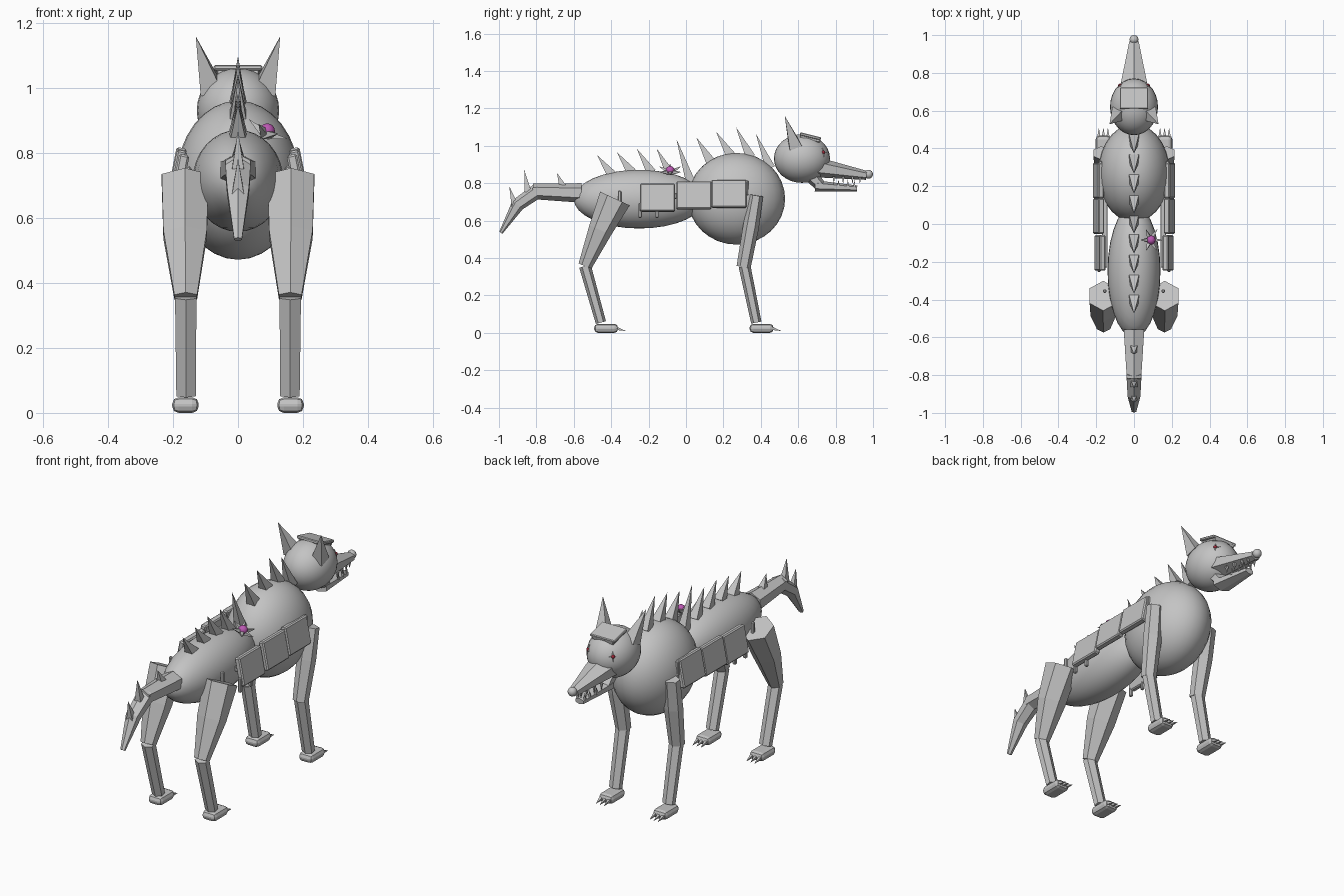
import bpy, bmesh, math
from mathutils import Vector, Matrix

if "Cube" in bpy.data.objects:
    bpy.data.objects.remove(bpy.data.objects["Cube"])


def material(name, rgb):
    m = bpy.data.materials.new(name)
    m.diffuse_color = (*rgb, 1)
    m.use_nodes = True
    m.node_tree.nodes["Principled BSDF"].inputs["Base Color"].default_value = m.diffuse_color
    return m


GREY = material("grey", (0.55, 0.55, 0.55))
PINK = material("orchid_pink", (0.50, 0.10, 0.45))
RED = material("dark_red", (0.35, 0.02, 0.04))


def finish(name, bm, mat):
    bmesh.ops.recalc_face_normals(bm, faces=bm.faces)
    me = bpy.data.meshes.new(name)
    bm.to_mesh(me)
    bm.free()
    me.materials.append(mat)
    ob = bpy.data.objects.new(name, me)
    bpy.context.collection.objects.link(ob)
    return ob


def ball(name, center, size, mat=GREY, seg=28, rings=16):
    bm = bmesh.new()
    bmesh.ops.create_uvsphere(bm, u_segments=seg, v_segments=rings, radius=1)
    for v in bm.verts:
        v.co = Vector(center) + Vector(a * b for a, b in zip(v.co, size))
    for f in bm.faces:
        f.smooth = True
    return finish(name, bm, mat)


def tube(name, stops, sides=6, mat=GREY):
    """Loft rings along stops of (point, x radius, other radius); radius 0 makes a tip."""
    bm = bmesh.new()
    pts = [Vector(s[0]) for s in stops]
    rings = []
    phase = math.pi / sides
    for i, (p, rx, ry) in enumerate(stops):
        if rx == 0:
            rings.append([bm.verts.new(p)])
            continue
        d = (pts[min(i + 1, len(pts) - 1)] - pts[max(i - 1, 0)]).normalized()
        ref = Vector((1, 0, 0)) if abs(d.x) < 0.9 else Vector((0, 1, 0))
        u = (ref - d * d.dot(ref)).normalized()
        w = d.cross(u)
        k = 1 / math.cos(phase)
        rings.append([bm.verts.new(pts[i]
                      + u * rx * k * math.cos(phase + 2 * math.pi * j / sides)
                      + w * ry * (k if sides == 4 else 1) * math.sin(phase + 2 * math.pi * j / sides))
                      for j in range(sides)])
    bm.faces.new(rings[0])
    if len(rings[-1]) > 1:
        bm.faces.new(rings[-1])
    for a, b in zip(rings, rings[1:]):
        for j in range(sides):
            n = (j + 1) % sides
            if len(b) == 1:
                bm.faces.new((a[j], a[n], b[0]))
            else:
                bm.faces.new((a[j], a[n], b[n], b[j]))
    return finish(name, bm, mat)


def spike(name, base, tip, r, sides=4, mat=GREY):
    return tube(name, [(base, r, r), (tip, 0, 0)], sides, mat)


def block(name, center, size, rot=(0, 0, 0), bevel=0.006, segments=1):
    bm = bmesh.new()
    bmesh.ops.create_cube(bm, size=1)
    bmesh.ops.scale(bm, vec=size, verts=bm.verts)
    bmesh.ops.bevel(bm, geom=bm.edges[:], offset=bevel, segments=segments,
                    profile=0.5, affect='EDGES')
    ob = finish(name, bm, GREY)
    ob.location = center
    ob.rotation_euler = rot
    return ob


# Body and head
ball("hind_body", (0, -0.25, 0.715), (0.14, 0.35, 0.157))
ball("chest", (0, 0.27, 0.717), (0.19, 0.26, 0.245))
ball("head", (0, 0.62, 0.932), (0.127, 0.15, 0.13))

# Muzzle, jaw and nose
tube("upper_jaw", [((0, 0.70, 0.885), 0.078, 0.054), ((0, 0.965, 0.842), 0.025, 0.024)], 6)
tube("lower_jaw", [((0, 0.69, 0.786), 0.050, 0.030), ((0, 0.915, 0.772), 0.024, 0.016)], 6)
tube("jaw_hinge", [((0, 0.66, 0.85), 0.05, 0.04), ((0, 0.72, 0.785), 0.045, 0.03)], 6)
ball("nose", (0, 0.976, 0.848), (0.024, 0.024, 0.024), seg=12, rings=8)

# Visor resting on the forehead
block("visor_base", (0, 0.665, 1.040), (0.13, 0.11, 0.022), (-0.24, 0, 0), 0.004)
block("visor_plate", (0, 0.665, 1.051), (0.15, 0.115, 0.016), (-0.24, 0, 0), 0.004)

for s in (-1, 1):
    side = "right" if s > 0 else "left"

    # Ears, eyes and teeth
    tube(f"ear_{side}", [((s * 0.082, 0.585, 0.995), 0.034, 0.034),
                         ((s * 0.13, 0.528, 1.16), 0, 0)], 4)
    eye = Vector((s * 0.074, 0.733, 0.965))
    ball(f"eye_{side}", eye, (0.010, 0.010, 0.010), RED, 10, 6)
    out = Vector((s * 0.75, 0.6, 0.25)).normalized()
    across = out.cross(Vector((0, 0, 1))).normalized()
    for j in range(4):
        a = j * math.pi / 2
        d = across * math.cos(a) + out.cross(across) * math.sin(a)
        spike(f"eye_lash_{side}_{j}", eye, eye + d * 0.028, 0.005)
    for j, y in enumerate((0.79, 0.84, 0.89, 0.93)):
        x = s * (0.045 - (y - 0.79) * 0.18)
        spike(f"upper_tooth_{side}_{j}", (x, y, 0.836), (x, y, 0.796), 0.007)
    for j, y in enumerate((0.815, 0.865, 0.90)):
        x = s * (0.034 - (y - 0.8) * 0.12)
        spike(f"lower_tooth_{side}_{j}", (x, y, 0.782), (x, y, 0.822), 0.006)

    # Hind and front upper legs
    tube(f"hind_thigh_{side}", [((s * 0.163, -0.380, 0.718), 0.072, 0.087),
                                ((s * 0.163, -0.458, 0.550), 0.067, 0.064),
                                ((s * 0.161, -0.540, 0.357), 0.035, 0.037)], 6)
    tube(f"front_upper_leg_{side}", [((s * 0.173, 0.376, 0.735), 0.042, 0.036),
                                     ((s * 0.168, 0.348, 0.570), 0.044, 0.043),
                                     ((s * 0.161, 0.308, 0.352), 0.035, 0.038)], 6)

    # Lower legs, feet and claws
    for part, knee, ankle in (("hind", -0.540, -0.455), ("front", 0.313, 0.376)):
        tube(f"{part}_shin_{side}", [((s * 0.161, knee, 0.357), 0.033, 0.032),
                                     ((s * 0.160, ankle, 0.055), 0.030, 0.028)], 6)
        block(f"{part}_foot_{side}", (s * 0.162, ankle + 0.028, 0.024),
              (0.082, 0.128, 0.048), bevel=0.02, segments=2)
        for j in (-1, 0, 1):
            x = s * 0.162 + j * 0.024
            spike(f"{part}_claw_{side}_{j + 1}", (x, ankle + 0.075, 0.026),
                  (x, ankle + 0.134, 0.010), 0.010)

    # Armour plates along the flank, tipped in at the top
    for j, (y, z, x) in enumerate(((-0.153, 0.722, 0.180), (0.042, 0.735, 0.187),
                                   (0.230, 0.743, 0.188))):
        block(f"flank_plate_{side}_{j}", (s * x, y, z), (0.032, 0.188, 0.150),
              (0, -s * 0.2, 0), 0.006)
    block(f"plate_strap_{side}", (s * 0.155, 0.02, 0.735), (0.03, 0.50, 0.03),
          (0.04, 0, 0), 0.004)

    # Small pegs that hold the plates
    for j, (x, y, z) in enumerate(((0.155, -0.355, 0.72), (0.185, -0.245, 0.655),
                                   (0.185, -0.155, 0.655), (0.178, 0.325, 0.775))):
        block(f"peg_{side}_{j}", (s * x, y, z), (0.018, 0.018, 0.08), bevel=0.004)

# Row of spines on the back
for i, top in enumerate((0.95, 0.965, 0.985, 0.985, 1.035, 1.045, 1.075, 1.10, 1.065)):
    y = -0.475 + 0.106 * i
    by = y + 0.078
    hind = 0.715 + 0.157 * math.sqrt(max(0, 1 - ((by + 0.25) / 0.35) ** 2))
    fore = 0.717 + 0.245 * math.sqrt(max(0, 1 - ((by - 0.27) / 0.26) ** 2))
    spike(f"back_spine_{i}", (0, by, max(hind, fore) - 0.012), (0, y, top), 0.026)

# Tail with spines
tube("tail_base", [((0, -0.56, 0.748), 0.054, 0.052), ((0, -0.82, 0.757), 0.038, 0.042)], 6)
tube("tail_end", [((0, -0.785, 0.765), 0.040, 0.040), ((0, -0.90, 0.685), 0.034, 0.036),
                  ((0, -0.99, 0.535), 0.012, 0.010)], 6)
for j, (by, bz, ty, tz) in enumerate(((-0.66, 0.785, -0.69, 0.855),
                                      (-0.845, 0.755, -0.865, 0.87),
                                      (-0.915, 0.68, -0.945, 0.785))):
    spike(f"tail_spine_{j}", (0, by, bz), (0, ty, tz), 0.018)

# Flower on the back: round centre and pointed petals
heart = Vector((0.09, -0.085, 0.868))
ball("flower_centre", heart, (0.024, 0.024, 0.024), PINK, 12, 8)
normal = Vector((0.45, 0, 0.9)).normalized()
u = Vector((0, 1, 0))
w = normal.cross(u)
for j in range(6):
    a = math.pi / 2 + j * math.pi / 3
    d = u * math.cos(a) + w * math.sin(a)
    spike(f"flower_petal_{j}", heart - normal * 0.012, heart + d * 0.068 + normal * 0.008, 0.014)
